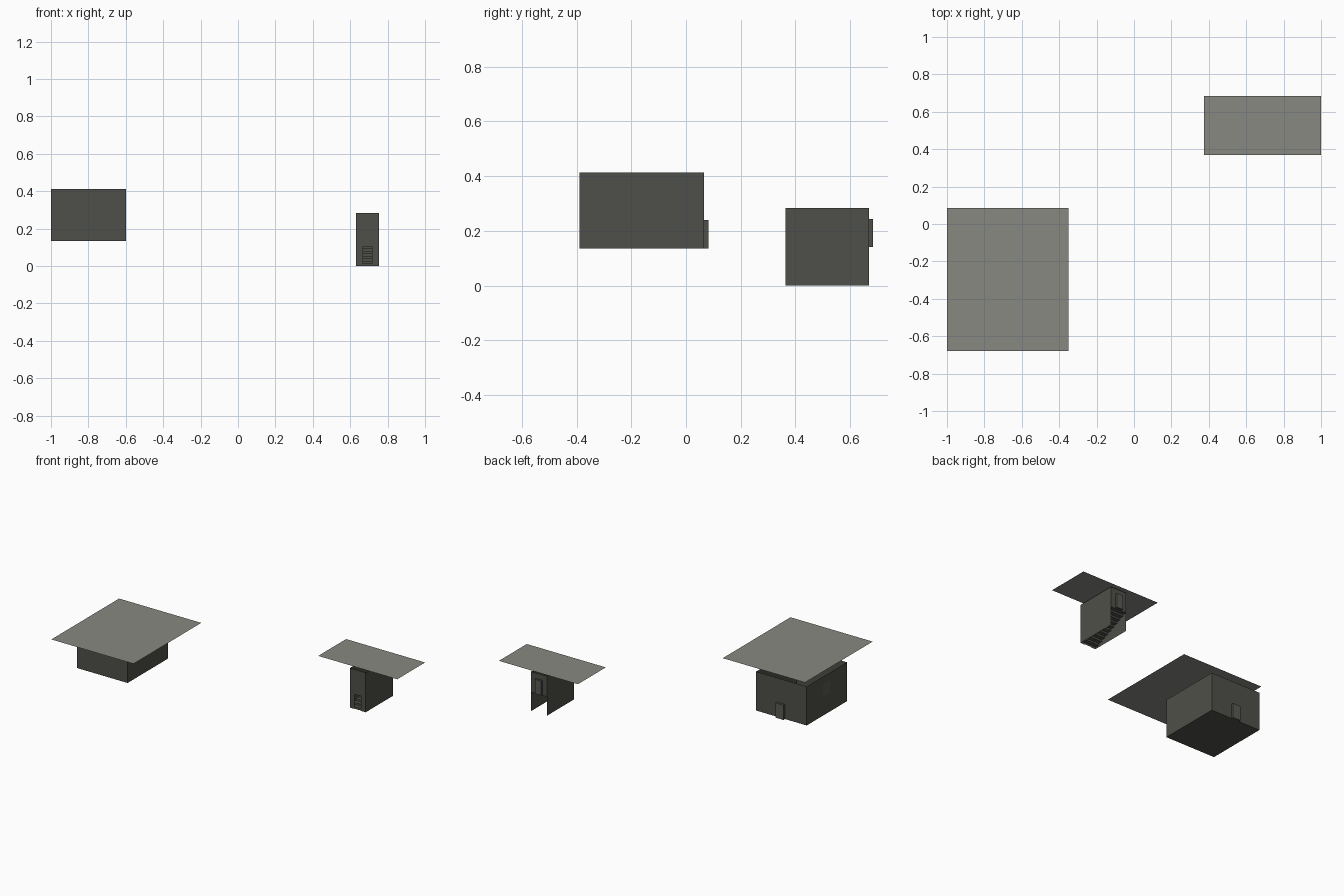
import bpy

if "Cube" in bpy.data.objects:
    bpy.data.objects.remove(bpy.data.objects["Cube"])


def material(name, rgb):
    m = bpy.data.materials.new(name)
    m.diffuse_color = (*rgb, 1.0)
    m.use_nodes = True
    m.node_tree.nodes["Principled BSDF"].inputs["Base Color"].default_value = m.diffuse_color
    return m


WALL = material("dark_wall", (0.078, 0.078, 0.068))
ROOF = material("grey_roof", (0.25, 0.25, 0.225))
PANEL = material("door_and_window_panel", (0.1, 0.1, 0.09))


def sheet(name, quads, mat):
    """Object made of flat quads, each given by four corner points."""
    verts = [p for q in quads for p in q]
    faces = [tuple(range(4 * i, 4 * i + 4)) for i in range(len(quads))]
    me = bpy.data.meshes.new(name)
    me.from_pydata(verts, [], faces)
    me.materials.append(mat)
    ob = bpy.data.objects.new(name, me)
    bpy.context.collection.objects.link(ob)
    return ob


def upright(axis, at, a0, a1, z0, z1, out):
    """Upright quad on plane axis=at, facing the positive side if out > 0."""
    pts = [(a0, z0), (a1, z0), (a1, z1), (a0, z1)]
    q = [(at, a, z) if axis == "x" else (a, at, z) for a, z in pts]
    if (axis == "x") != (out > 0):
        q.reverse()
    return q


def level(x0, x1, y0, y1, z):
    return [(x0, y0, z), (x1, y0, z), (x1, y1, z), (x0, y1, z)]


def holed(axis, at, a0, a1, z0, z1, out, hole):
    """Wall with a rectangular opening, built from the strips around it."""
    h0, h1, b, t = hole
    strips = [(a0, h0, z0, z1), (h1, a1, z0, z1), (h0, h1, z0, b), (h0, h1, t, z1)]
    return [upright(axis, at, *s, out) for s in strips
            if s[1] - s[0] > 1e-5 and s[3] - s[2] > 1e-5]


def porch_door(name, hole, y0, y1):
    """Shallow door casing standing out of a back wall, with its panel."""
    x0, x1, z0, z1 = hole
    sheet(name + "_casing", [
        upright("x", x0, y0, y1, z0, z1, -1),
        upright("x", x1, y0, y1, z0, z1, 1),
        level(x0, x1, y0, y1, z1),
        level(x0, x1, y0, y1, z0)[::-1]], WALL)
    sheet(name + "_panel", [upright("y", y1, x0, x1, z0, z1, 1)], PANEL)


# House: floor and four walls, raised above the ground
X0, X1, Y0, Y1, Z0, Z1 = -1.0, -0.6, -0.39, 0.065, 0.135, 0.413
window = (-0.205, -0.12, 0.268, 0.365)
door = (-0.828, -0.765, Z0, 0.24)
sheet("house_floor", [level(X0, X1, Y0, Y1, Z0)[::-1]], WALL)
sheet("house_walls",
      [upright("y", Y0, X0, X1, Z0, Z1, -1), upright("x", X1, Y0, Y1, Z0, Z1, 1)]
      + holed("x", X0, Y0, Y1, Z0, Z1, -1, window)
      + holed("y", Y1, X0, X1, Z0, Z1, 1, door), WALL)
sheet("house_window", [upright("x", X0, *window, -1)], PANEL)
porch_door("house_door", door, Y1, 0.082)
sheet("house_roof", [level(-1.0, -0.35, -0.68, 0.085, 0.45)], ROOF)

# Stair tower: side walls, front with entrance, back wall above the landing
X0, X1, Y0, Y1, Z1 = 0.63, 0.755, 0.364, 0.67, 0.283
LAND = 0.135
entrance = (0.667, 0.717, 0.0, 0.105)
exit_door = (0.667, 0.717, 0.14, 0.243)
sheet("tower_walls",
      [upright("x", X0, Y0, Y1, 0, Z1, -1), upright("x", X1, Y0, Y1, 0, Z1, 1)]
      + holed("y", Y0, X0, X1, 0, Z1, -1, entrance)
      + holed("y", Y1, X0, X1, LAND, Z1, 1, exit_door), WALL)
porch_door("tower_door", exit_door, Y1, 0.684)
sheet("tower_roof", [level(0.375, 1.0, 0.37, 0.685, 0.299)], ROOF)

# Staircase: folded sheet of risers and treads
N = 10
run, rise = (Y1 - Y0 - 0.004) / N, LAND / N
steps = []
for i in range(N):
    y, z = Y0 + 0.004 + i * run, i * rise
    steps.append(upright("y", y, X0, X1, z, z + rise, -1))
    steps.append(level(X0, X1, y, y + run, z + rise))
sheet("staircase", steps, WALL)
